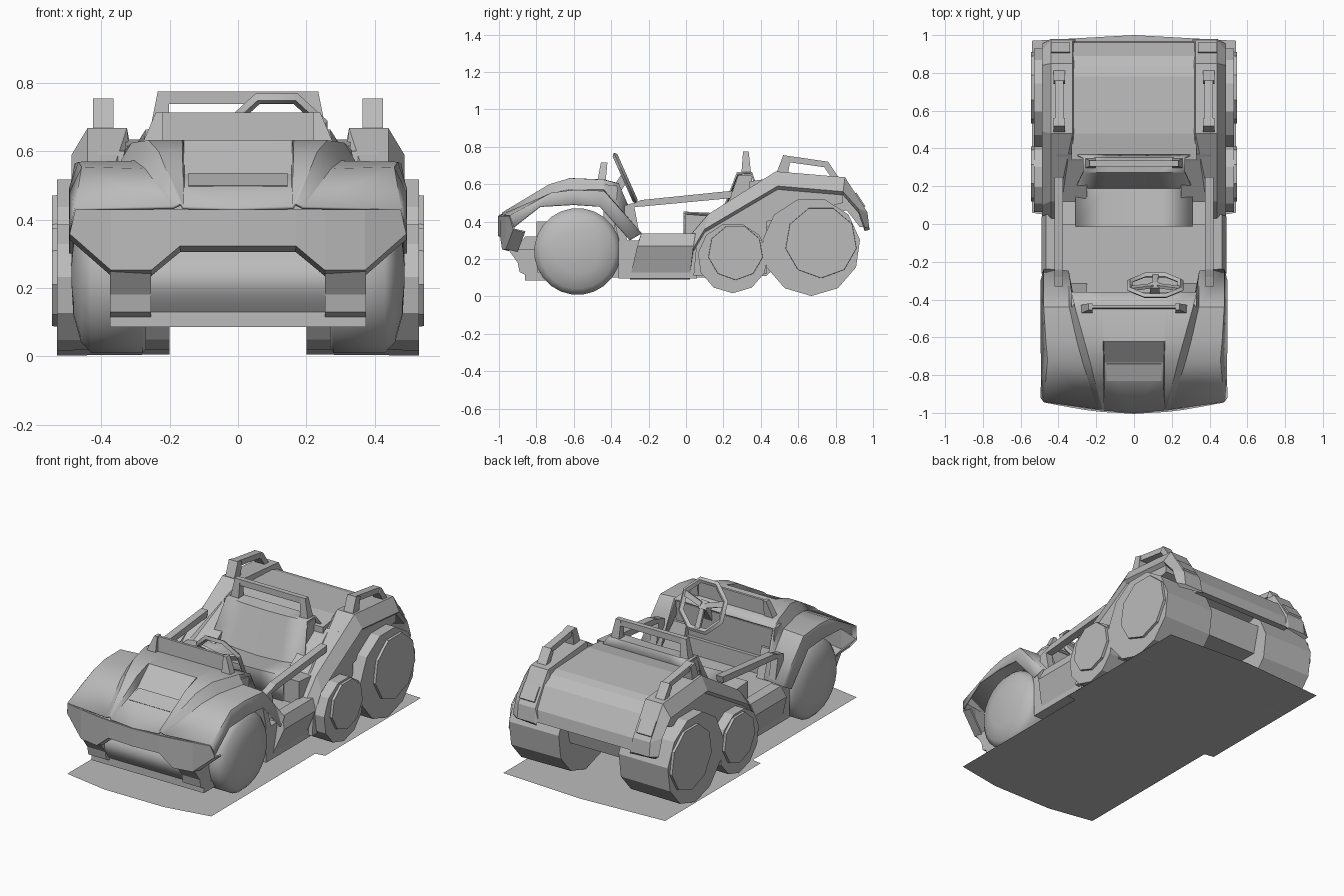
import bpy
import bmesh
from math import cos, sin, pi, radians
from mathutils import Matrix, Vector

default_cube = bpy.data.objects.get("Cube")
if default_cube:
    bpy.data.objects.remove(default_cube, do_unlink=True)

grey = bpy.data.materials.new("plain_grey")
grey.use_nodes = True
grey.diffuse_color = (.5, .5, .5, 1)
grey.node_tree.nodes["Principled BSDF"].inputs["Base Color"].default_value = grey.diffuse_color


def build(name, verts, faces, mirror=False, thickness=0, smooth=0):
    """Make one object, optionally mirrored, thickened and smoothed."""
    mesh = bpy.data.meshes.new(name)
    mesh.from_pydata([Vector(v) for v in verts], [], faces)
    bm = bmesh.new()
    bm.from_mesh(mesh)
    bmesh.ops.recalc_face_normals(bm, faces=bm.faces)
    bm.to_mesh(mesh)
    bm.free()
    mesh.materials.append(grey)
    obj = bpy.data.objects.new(name, mesh)
    bpy.context.collection.objects.link(obj)
    if mirror:
        modifier = obj.modifiers.new("Mirror", 'MIRROR')
        modifier.merge_threshold = .0005
    if thickness:
        modifier = obj.modifiers.new("Solidify", 'SOLIDIFY')
        modifier.thickness = thickness
        modifier.offset = 0
    if smooth:
        bpy.ops.object.select_all(action='DESELECT')
        obj.select_set(True)
        bpy.context.view_layer.objects.active = obj
        bpy.ops.object.shade_smooth_by_angle(angle=radians(smooth))
    return obj


def loft(name, rows, closed=False, **options):
    """Skin rows of points; closed rows become a capped solid."""
    count = len(rows[0])
    verts = [point for row in rows for point in row]
    faces = []
    for r in range(len(rows) - 1):
        for c in range(count if closed else count - 1):
            d = (c + 1) % count
            low, high = r * count, (r + 1) * count
            faces.append((low + c, low + d, high + d, high + c))
    if closed:
        faces.append(tuple(range(count)))
        faces.append(tuple(range(len(verts) - count, len(verts))))
    return build(name, verts, faces, **options)


def prism(name, profile, inner, outer, **options):
    """Extrude a side profile of (y, z) points from x inner to x outer."""
    rows = [[(x, y, z) for y, z in profile] for x in (inner, outer)]
    return loft(name, rows, closed=True, **options)


def block(name, inner, outer, front, back, bottom, top, **options):
    profile = [(front, bottom), (back, bottom), (back, top), (front, top)]
    return prism(name, profile, inner, outer, **options)


def level(left, right, front, back, z):
    """Horizontal rectangle used as one section of a tapering post."""
    return [(left, front, z), (right, front, z), (right, back, z), (left, back, z)]


def wheel(name, y, z, profile, sides, smooth=0):
    """Turn (x, radius) points about the axle and mirror the result."""
    turns = [2 * pi * (i + .5) / sides for i in range(sides)]
    rows = [[(x, y + r * sin(a), z + r * cos(a)) for a in turns] for x, r in profile]
    return loft(name, rows, closed=True, mirror=True, smooth=smooth)


# Flat ground sheet under the vehicle
outline = [(0, 1), (.45, .975), (.54, .97), (.54, .06), (.48, .05), (.48, -.94), (.2, -.99)]
outline += [(-x, y) for x, y in reversed(outline[1:])]
build("ground_sheet", [(x, y, .004) for x, y in outline], [tuple(reversed(range(len(outline))))])

# Wheels and offset hub covers
wheel("front_wheel", -.58, .24, [(.27, .22), (.28, .232), (.43, .232), (.46, .2),
                                 (.482, .12), (.488, .02)], 24, smooth=60)
wheel("middle_wheel", .25, .205, [(.2, .185), (.53, .188)], 11)
wheel("rear_wheel", .67, .265, [(.2, .26), (.53, .263)], 11)
wheel("middle_hub", .265, .235, [(.5, .15), (.545, .147)], 9)
wheel("rear_hub", .722, .29, [(.5, .195), (.545, .192)], 9)

# Bonnet: sunken centre, raised shoulders, steep sides, then flat fenders
bonnet_rows = [
    [(0, -1, .43), (.16, -.985, .435), (.165, -.98, .445), (.17, -.98, .445),
     (.19, -.98, .435), (.475, -.94, .43), (.49, -.92, .37)],
    [(0, -.73, .53), (.16, -.73, .53), (.165, -.73, .595), (.23, -.73, .595),
     (.27, -.73, .545), (.455, -.72, .55), (.488, -.78, .48)],
    [(0, -.62, .628), (.16, -.62, .628), (.165, -.62, .628), (.26, -.62, .628),
     (.3, -.62, .568), (.465, -.6, .565), (.49, -.6, .49)],
    [(0, -.44, .62), (.16, -.44, .62), (.165, -.44, .62), (.31, -.44, .62),
     (.34, -.44, .568), (.475, -.44, .56), (.49, -.46, .48)],
    [(0, -.36, .6), (.16, -.36, .6), (.165, -.36, .6), (.33, -.36, .6),
     (.345, -.25, .34), (.475, -.24, .335), (.49, -.3, .3)],
]
loft("bonnet_and_fenders", bonnet_rows, mirror=True, thickness=.01, smooth=20)

# Vent plate lying on the sunken centre
loft("bonnet_vent", [[(x, y, z) for x in (-.145, .145)]
                     for y, z in ((-.83, .496), (-.74, .533))], thickness=.008)

# Bumper: upright face with a raised middle, then a strip turning inward
lip = [(0, -1, .43), (.17, -.99, .43), (.255, -.98, .43), (.37, -.96, .43), (.475, -.94, .43)]
lower_edge = [.325, .325, .255, .255, .36]
edge = [(x, y, z) for (x, y, _), z in zip(lip, lower_edge)]
edge[-1] = (.49, -.92, .36)
fold = [(x, y + .06, z - .015) for x, y, z in edge]
loft("front_bumper", [lip, edge, fold], mirror=True, thickness=.01)
prism("bumper_post", [(-.95, .25), (-.9, .18), (-.89, .13), (-.8, .085), (-.78, .25)],
      .255, .375, mirror=True)
valance = [(-.86 - .05 * sin(pi * i / 8), .32 - .19 * i / 8) for i in range(9)]
prism("front_valance", valance + [(-.7, .13), (-.7, .32)], -.26, .26, smooth=40)

# Chassis, floor, dashboard and wheel-well panels
block("undertray", -.375, .375, -.86, -.75, .085, .13)
block("front_chassis", -.25, .25, -.8, -.36, .1, .4)
block("floor", -.44, .44, -.36, .06, .095, .3)
prism("dashboard", [(-.44, .6), (-.365, .59), (-.39, .28), (-.44, .28)], -.33, .33)
prism("wheel_well_panel", [(-.4, .47), (-.36, .47), (-.26, .1), (-.31, .1)],
      .25, .44, mirror=True)
prism("rear_chassis", [(.05, .1), (.43, .11), (.55, .22), (.82, .22), (.86, .38), (.05, .42)],
      -.21, .21)

# Sills with an undercut lower half
sill = [(.36, .09), (.43, .1), (.49, .27), (.465, .335), (.4, .335), (.38, .28)]
front_shift = [-.3, -.3, -.26, -.24, -.24, -.26]
back_shift = [.02, .02, .04, .05, .05, .05]
loft("sill", [[(x, y, z) for (x, z), y in zip(sill, shift)]
              for shift in (front_shift, back_shift)], closed=True, mirror=True)

# Seat: one dished bench whose back narrows to a flat top
seat_rows = []
for y, z, dip, half in ((-.01, .3, 0, .31), (-.01, .45, .01, .31), (.19, .44, .03, .31),
                        (.275, .66, .01, .27), (.35, .66, 0, .27), (.37, .6, 0, .31)):
    seat_rows.append([(half * u, y, z - dip * (1 - u * u)) for u in (-1, -.5, 0, .5, 1)])
loft("seat", seat_rows, thickness=.01, smooth=35)
prism("seat_side", [(-.005, .3), (.37, .3), (.37, .6), (.33, .57), (.12, .43), (-.005, .44)],
      .25, .41, mirror=True)
prism("seat_back_cheek", [(.2, .42), (.37, .42), (.35, .65), (.28, .65)], .22, .27, mirror=True)

# Rear deck falling in steps to the tail
prism("rear_deck", [(.34, .35), (.34, .615), (.48, .635), (.78, .62), (.83, .605), (.89, .56),
                    (.96, .44), (.97, .37), (.93, .37), (.86, .46)], -.33, .33)


# Rear fenders: ridge stations, each with a sloped outer band
def fender_section(ridge, band, inner_drop, inner_x):
    (y, z), (band_y, band_z) = ridge, band
    return [(.31, y, z - inner_drop), (inner_x, y, z), (.44, y, z),
            (.487, band_y, band_z), (.465, band_y, band_z - .02)]


stations = [
    ((.03, .335), (.04, .26), .05, .42),
    ((.12, .44), (.1, .36), .05, .4),
    ((.48, .668), (.49, .59), .08, .325),
    ((.85, .637), (.84, .56), .08, .325),
    ((.97, .45), (.92, .47), .06, .325),
    ((.98, .365), (.955, .37), .01, .325),
]
loft("rear_fender", [fender_section(*s) for s in stations], closed=True, mirror=True)
prism("rear_side_panel", [(.04, .11), (.06, .32), (.48, .6), (.84, .57), (.84, .5), (.43, .4), (.43, .12)],
      .3, .467, mirror=True)
prism("tail_lamp", [(.91, .556), (.96, .482), (.95, .47), (.9, .54)], .34, .44, mirror=True)

# Grab handles over the rear fenders
prism("rear_handle_bar", [(.52, .755), (.76, .72), (.745, .69), (.53, .72)], .372, .417, mirror=True)
prism("rear_handle_front", [(.48, .65), (.52, .755), (.56, .745), (.545, .65)], .365, .425, mirror=True)
prism("rear_handle_back", [(.78, .63), (.74, .69), (.76, .72), (.82, .63)], .365, .425, mirror=True)

# Roll bar standing on the seat back
block("roll_bar", -.235, .235, .305, .335, .738, .775)
loft("roll_bar_leg", [level(.205, .262, .295, .35, .64), level(.2, .235, .305, .335, .775)],
     closed=True, mirror=True)

# Low screen between two tapering posts
loft("screen_post", [level(.22, .285, -.475, -.43, .61), level(.22, .24, -.455, -.42, .715)],
     closed=True, mirror=True)
prism("low_screen", [(-.45, .61), (-.445, .713), (-.43, .713), (-.435, .61)], -.23, .23)

# Side rails from the front fenders to the seat
prism("side_rail", [(-.33, .475), (-.24, .515), (.25, .565), (.24, .525), (-.24, .48)],
      .375, .42, mirror=True)
prism("rail_strut", [(-.33, .44), (-.33, .485), (-.28, .5), (-.25, .34), (-.28, .34)],
      .375, .42, mirror=True)

# Steering wheel: tilted eight-sided ring, three spokes and a column
centre = Vector((.113, -.325, .632))
tilt = Matrix.Rotation(radians(-66), 3, 'X')


def on_ring(angle, radius, height=0):
    return centre + tilt @ Vector((radius * cos(angle), -radius * sin(angle), height))


ring, sides = [], 8
for i in range(sides + 1):
    a = 2 * pi * (i + .5) / sides
    ring.append([on_ring(a, r, h) for r, h in ((.162, 0), (.145, .014), (.127, 0), (.145, -.014))])
loft("steering_ring", ring, closed=True, smooth=30)
for name, a in (("left_spoke", .3), ("right_spoke", pi - .3), ("lower_spoke", pi * 1.5)):
    spoke = [[on_ring(a + s * .016 / r, r, h) for s, h in ((-1, -.008), (1, -.008), (1, .008), (-1, .008))]
             for r in (.02, .14)]
    loft(name, spoke, closed=True)
prism("steering_column", [(-.34, .66), (-.31, .62), (-.37, .53), (-.4, .57)], .085, .135)
